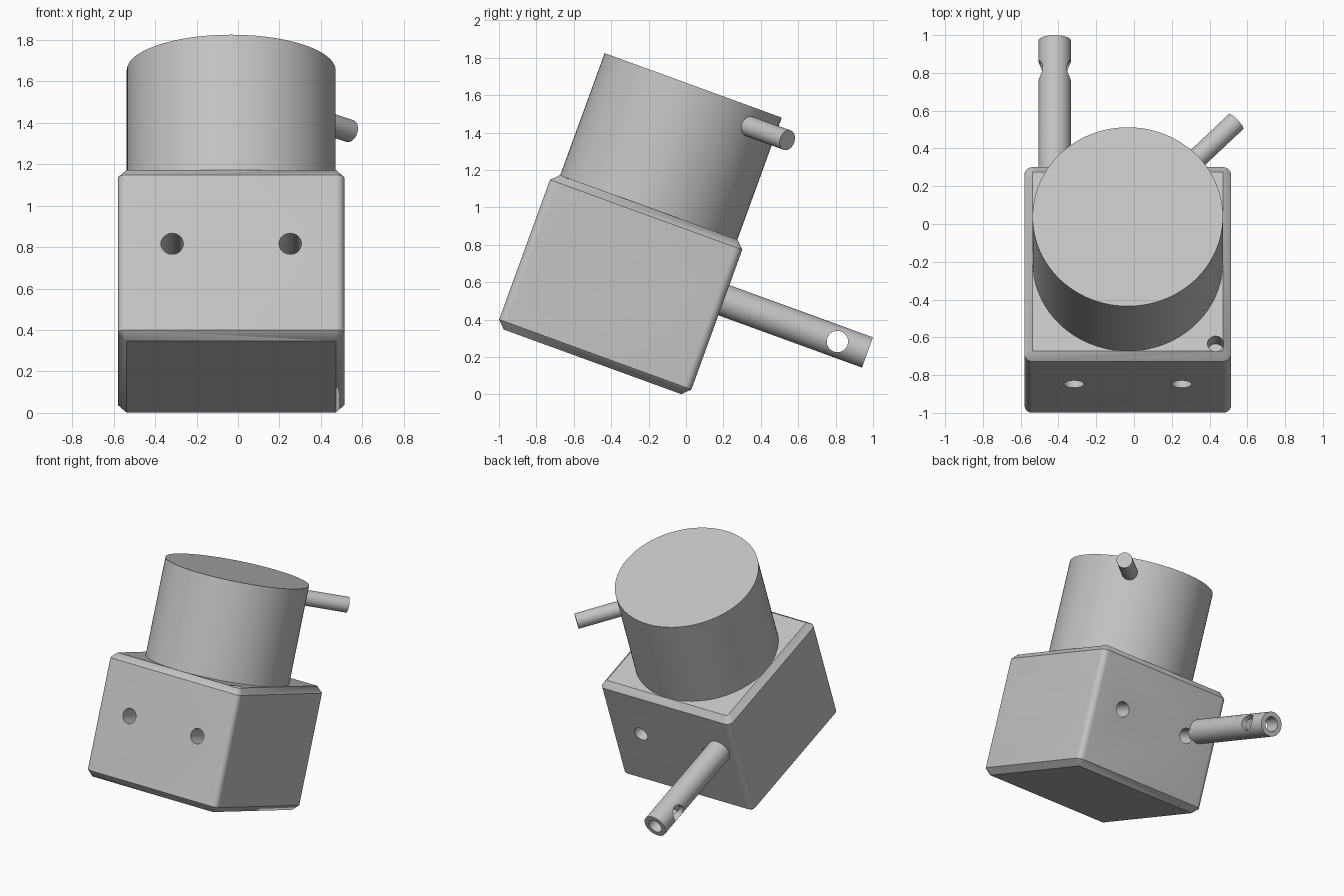
import bpy, bmesh
from math import radians, cos, sin, pi
from mathutils import Matrix, Vector

cube = bpy.data.objects.get("Cube")
if cube:
    bpy.data.objects.remove(cube, do_unlink=True)

TILT = radians(-20)
CX, CY = -0.033, -0.529          # block centre in its own tilted frame
BOTTOM, TOP = -0.007, 0.872      # block underside and top
HALF, EDGE = 0.547, 0.042        # half width and edge size
HOLE_Z, HOLE_OFF, HOLE_R = 0.477, 0.285, 0.054

grey = bpy.data.materials.new("light_grey")
grey.use_nodes = True
GREY = (0.55, 0.55, 0.55, 1)
grey.diffuse_color = GREY
grey.node_tree.nodes["Principled BSDF"].inputs["Base Color"].default_value = GREY


def add_object(name, bm):
    bmesh.ops.recalc_face_normals(bm, faces=bm.faces)
    mesh = bpy.data.meshes.new(name)
    bm.to_mesh(mesh)
    bm.free()
    mesh.materials.append(grey)
    obj = bpy.data.objects.new(name, mesh)
    obj.rotation_euler.x = TILT
    bpy.context.collection.objects.link(obj)
    return obj


def rod(name, start, end, radius, sides=64):
    """Solid cylinder between two points."""
    start, end = Vector(start), Vector(end)
    axis = end - start
    bm = bmesh.new()
    bmesh.ops.create_cone(bm, cap_ends=True, segments=sides, radius1=radius,
                          radius2=radius, depth=axis.length)
    turn = axis.to_track_quat('Z', 'Y').to_matrix().to_4x4()
    bm.transform(Matrix.Translation((start + end) / 2) @ turn)
    return add_object(name, bm)


def cut(obj, cutters):
    """Subtract the cutters and keep only the finished mesh."""
    for c in cutters:
        c.hide_render = True
        mod = obj.modifiers.new("hole", 'BOOLEAN')
        mod.operation, mod.solver, mod.object = 'DIFFERENCE', 'EXACT', c
    graph = bpy.context.evaluated_depsgraph_get()
    mesh = bpy.data.meshes.new_from_object(obj.evaluated_get(graph))
    obj.modifiers.clear()
    obj.data = mesh
    for c in cutters:
        bpy.data.objects.remove(c, do_unlink=True)


def block_ring(bm, radius, z, steps=8):
    """Square outline with rounded corners; zero radius gives sharp corners."""
    core = HALF - EDGE
    verts = []
    for i, (sx, sy) in enumerate(((1, 1), (-1, 1), (-1, -1), (1, -1))):
        for k in range(steps + 1):
            a = (i + k / steps) * pi / 2
            verts.append(bm.verts.new((CX + sx * core + radius * cos(a),
                                       CY + sy * core + radius * sin(a), z)))
    return verts


# Block: rounded upright edges, chamfered top and bottom
bm = bmesh.new()
rings = [block_ring(bm, r, z) for r, z in
         ((0, BOTTOM), (EDGE, BOTTOM + EDGE), (EDGE, TOP - EDGE), (0, TOP))]
for low, high in zip(rings, rings[1:]):
    n = len(low)
    for i in range(n):
        j = (i + 1) % n
        bm.faces.new((low[i], low[j], high[j], high[i]))
bm.faces.new(rings[0][::-1])
bm.faces.new(rings[-1])
bmesh.ops.remove_doubles(bm, verts=bm.verts, dist=1e-5)
block = add_object("block", bm)

# Crossing through holes and shallow corner holes
cutters = []
for s in (-1, 1):
    x, y = CX + s * HOLE_OFF, CY + s * HOLE_OFF
    cutters.append(rod("cutter", (x, CY - 1, HOLE_Z), (x, CY + 1, HOLE_Z), HOLE_R, 48))
    cutters.append(rod("cutter", (CX - 1, y, HOLE_Z), (CX + 1, y, HOLE_Z), HOLE_R, 48))
    x, y = CX + s * 0.465, CY - s * 0.463
    for face, d in ((BOTTOM, 1), (TOP, -1)):
        cutters.append(rod("cutter", (x, y, face - d * 0.1),
                           (x, y, face + d * 0.12), 0.043, 32))
cut(block, cutters)

# Round head on top of the block
head = rod("head", (CX, CY, TOP - 0.005), (CX, CY, 1.566), 0.504, 96)

# Diagonal pin on the head
pin = rod("side_pin", (CX + 0.33, CY + 0.33, 1.463), (CX + 0.573, CY + 0.573, 1.463), 0.055, 48)

# Hollow-ended shaft with a cross hole
SX, SZ = -0.42, 0.543
shaft = rod("shaft", (SX, 0, SZ), (SX, 0.835, SZ), 0.086)
cut(shaft, [rod("cutter", (SX, 0.6, SZ), (SX, 1, SZ), 0.052, 48),
            rod("cutter", (SX - 0.3, 0.664, SZ), (SX + 0.3, 0.664, SZ), 0.057, 48)])

# Smooth round walls, crisp edges
bpy.ops.object.select_all(action='DESELECT')
for obj in (block, head, pin, shaft):
    obj.select_set(True)
bpy.context.view_layer.objects.active = block
bpy.ops.object.shade_smooth_by_angle(angle=radians(25))
